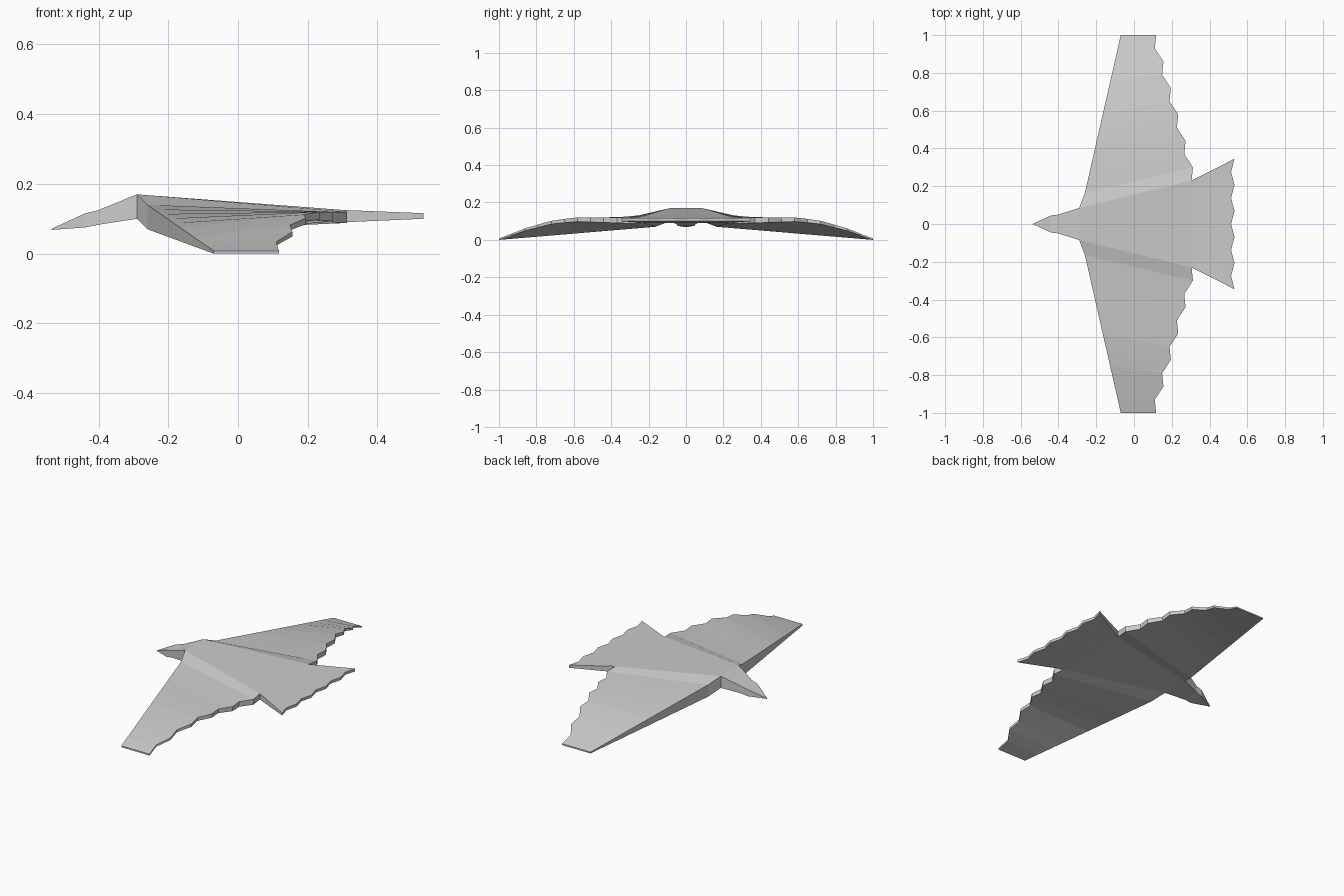
import bpy
import bmesh
from mathutils import Vector

cube = bpy.data.objects.get("Cube")
if cube:
    bpy.data.objects.remove(cube, do_unlink=True)

grey = bpy.data.materials.new("plain_grey")
grey.use_nodes = True
colour = (0.6, 0.6, 0.6, 1)
grey.diffuse_color = colour
grey.node_tree.nodes["Principled BSDF"].inputs["Base Color"].default_value = colour


def mix(a, b, t):
    return a + (b - a) * t


def slab(name, stations, sides="ab", caps=""):
    """Loft a thin slab. Each station is two edge points a, b: (x, y, top z, bottom z)."""
    bm = bmesh.new()
    rings = []
    for a, b in stations:
        corners = [(a[0], a[1], a[2]), (b[0], b[1], b[2]),
                   (b[0], b[1], b[3]), (a[0], a[1], a[3])]
        rings.append([bm.verts.new(c) for c in corners])

    def outward(verts, centre):
        face = bm.faces.new(verts)
        face.normal_update()
        if face.normal.dot(face.calc_center_median() - centre) < 0:
            face.normal_flip()

    walls = [0, 2] + ([1] if "b" in sides else []) + ([3] if "a" in sides else [])
    for r, s in zip(rings, rings[1:]):
        centre = sum((v.co for v in r + s), Vector()) / 8
        for k in walls:
            n = (k + 1) % 4
            outward([r[k], r[n], s[n], s[k]], centre)
    middle = sum((v.co for r in rings for v in r), Vector()) / (4 * len(rings))
    if "start" in caps:
        outward(rings[0], middle)
    if "end" in caps:
        outward(rings[-1], middle)
    mesh = bpy.data.meshes.new(name)
    bm.to_mesh(mesh)
    bm.free()
    mesh.materials.append(grey)
    bpy.context.collection.objects.link(bpy.data.objects.new(name, mesh))


def mirrored(p):
    return (p[0], -p[1], p[2], p[3])


# Shared corners where head, body, wings and tail meet
shoulder = (-0.29, 0.085, 0.17, 0.10)
rump = (0.305, 0.23, 0.125, 0.09)

# Head tapering to the beak
head = [shoulder, (-0.40, 0.05, 0.125, 0.083),
        (-0.44, 0.045, 0.115, 0.075), (-0.535, 0.001, 0.071, 0.068)]
slab("head", [(p, mirrored(p)) for p in head], caps="end")

# Flat back and belly
slab("body", [(p, mirrored(p)) for p in (shoulder, rump)], sides="")

# Wings: straight leading edge, stepped feather tips along the drooping trailing edge
droop = [0.125, 0.12, 0.12, 0.12, 0.12, 0.12, 0.112, 0.102, 0.082, 0.062, 0.034, 0.008]
wing = [(shoulder, rump)]
for i in range(1, 12):
    t = (i - 1) / 10
    lead = (mix(-0.26, -0.07, t), mix(0.165, 1, t), mix(0.14, 0.008, t), mix(0.07, 0, t))
    x = 0.305 - 0.039 * (i // 2) + 0.007 * (i % 2)
    trail = (x, 0.23 + 0.07 * i, droop[i], droop[i] - mix(0.032, 0.008, t))
    wing.append((lead, trail))
slab("left_wing", wing, caps="end")
slab("right_wing", [(mirrored(a), mirrored(b)) for a, b in wing], caps="end")

# Fanned tail with a zigzag end
tail = []
for i in range(11):
    s = i / 5 - 1
    root = (rump[0], s * rump[1], rump[2], rump[3])
    tip = (0.532 - 0.018 * (i % 2), s * 0.345, 0.116, 0.10)
    tail.append((root, tip))
slab("tail", tail, sides="b", caps="start end")
